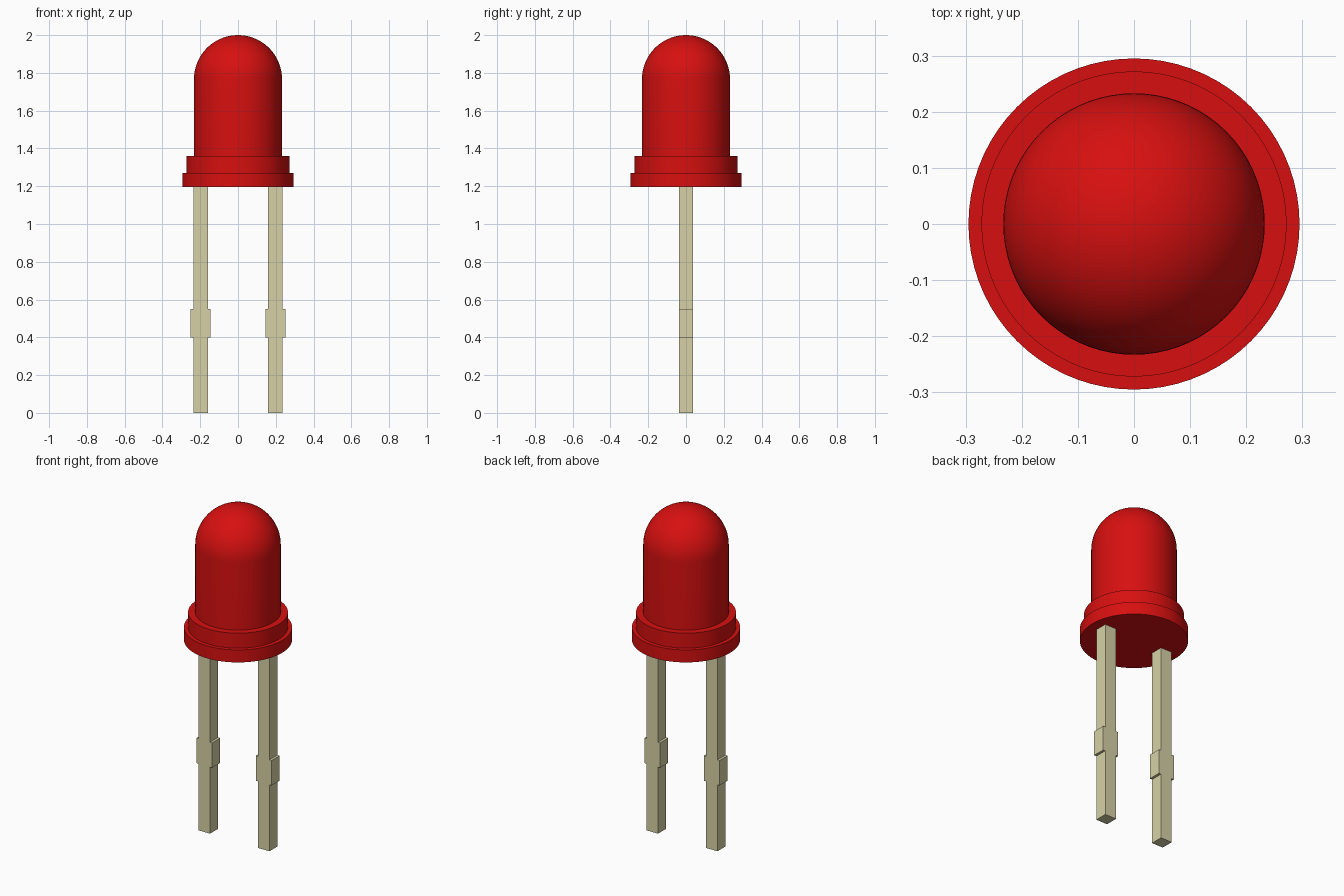
import bpy, bmesh, math
from mathutils import Vector

cube = bpy.data.objects.get("Cube")
if cube:
    bpy.data.objects.remove(cube, do_unlink=True)


def material(name, rgb):
    mat = bpy.data.materials.new(name)
    mat.use_nodes = True
    mat.diffuse_color = (*rgb, 1)
    bsdf = next(n for n in mat.node_tree.nodes if n.type == 'BSDF_PRINCIPLED')
    bsdf.inputs["Base Color"].default_value = (*rgb, 1)
    return mat


def add_object(name, bm, mat):
    bmesh.ops.recalc_face_normals(bm, faces=bm.faces)
    mesh = bpy.data.meshes.new(name)
    bm.to_mesh(mesh)
    bm.free()
    mesh.materials.append(mat)
    obj = bpy.data.objects.new(name, mesh)
    bpy.context.collection.objects.link(obj)
    return obj


red = material("red plastic", (0.68, 0.005, 0.005))
metal = material("pale metal", (0.67, 0.64, 0.38))

# Domed lens with its two-step flange, turned from one profile
BASE, RADIUS, TOP = 1.195, 0.233, 2.0
profile = [(0, BASE), (0.295, BASE), (0.295, 1.27), (0.272, 1.27),
           (0.272, 1.36), (RADIUS, 1.36)]
RINGS = 18
for i in range(RINGS + 1):
    a = math.pi / 2 * i / RINGS
    profile.append((RADIUS * math.cos(a), TOP - RADIUS + RADIUS * math.sin(a)))

bm = bmesh.new()
verts = [bm.verts.new((r, 0, z)) for r, z in profile]
edges = [bm.edges.new(pair) for pair in zip(verts, verts[1:])]
bmesh.ops.spin(bm, geom=verts + edges, cent=(0, 0, 0), axis=(0, 0, 1),
               angle=math.tau, steps=72, use_duplicate=False)
bmesh.ops.remove_doubles(bm, verts=bm.verts, dist=0.0005)
lens = add_object("lens_body", bm, red)
bpy.context.view_layer.objects.active = lens
lens.select_set(True)
bpy.ops.object.shade_smooth_by_angle(angle=math.radians(35))

# Square leads, each with a wider stop partway up
HALF, STOP = 0.038, 0.053
half_outline = [(HALF, 0), (HALF, 0.4), (STOP, 0.4), (STOP, 0.55),
                (HALF, 0.55), (HALF, BASE + 0.005)]
outline = half_outline + [(-x, z) for x, z in reversed(half_outline)]
for name, x0 in (("right_lead", -0.198), ("left_lead", 0.198)):
    bm = bmesh.new()
    face = bm.faces.new([bm.verts.new((x0 + x, -HALF, z)) for x, z in outline])
    ext = bmesh.ops.extrude_face_region(bm, geom=[face])
    moved = [g for g in ext["geom"] if isinstance(g, bmesh.types.BMVert)]
    bmesh.ops.translate(bm, verts=moved, vec=Vector((0, 2 * HALF, 0)))
    # Keep the near side closed
    bm.faces.ensure_lookup_table()
    open_edges = [e for e in bm.edges if e.is_boundary]
    if open_edges:
        bmesh.ops.holes_fill(bm, edges=open_edges, sides=0)
    add_object(name, bm, metal)
